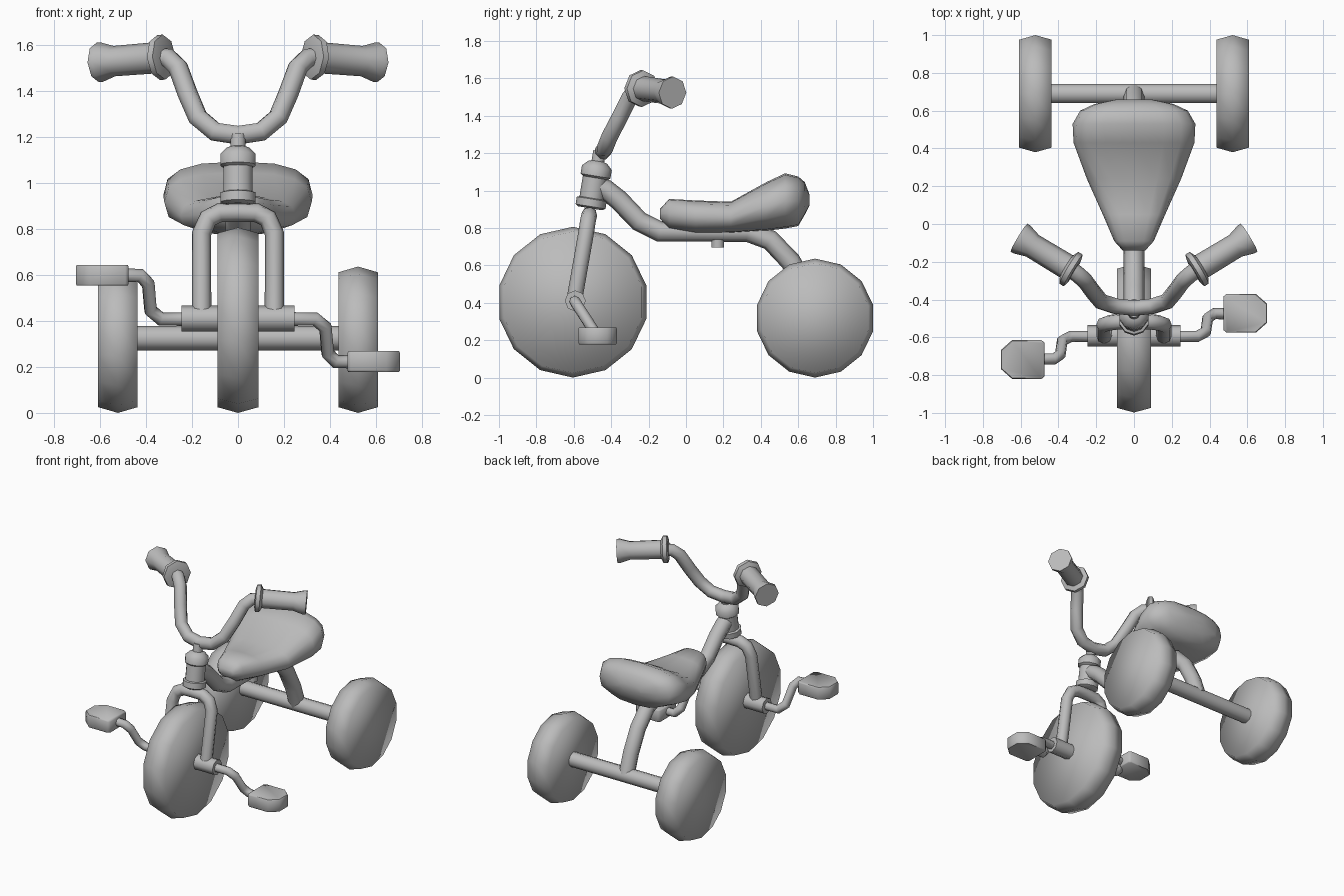
import bpy, bmesh, math
from mathutils import Vector

if "Cube" in bpy.data.objects:
    bpy.data.objects.remove(bpy.data.objects["Cube"])

GREY = bpy.data.materials.new("plain_grey")
GREY.diffuse_color = (0.5, 0.5, 0.5, 1)
GREY.use_nodes = True
GREY.node_tree.nodes["Principled BSDF"].inputs["Base Color"].default_value = GREY.diffuse_color


def finish(name, bm, angle=180):
    """Turn a bmesh into a named, smooth-shaded object."""
    bmesh.ops.recalc_face_normals(bm, faces=bm.faces)
    mesh = bpy.data.meshes.new(name)
    bm.to_mesh(mesh)
    bm.free()
    mesh.materials.append(GREY)
    obj = bpy.data.objects.new(name, mesh)
    bpy.context.collection.objects.link(obj)
    bpy.ops.object.select_all(action='DESELECT')
    bpy.context.view_layer.objects.active = obj
    obj.select_set(True)
    bpy.ops.object.shade_smooth_by_angle(angle=math.radians(angle))
    return obj


def loft(name, rings, angle=180):
    """Skin a list of closed rings and cap both ends."""
    bm = bmesh.new()
    loops = [[bm.verts.new(p) for p in ring] for ring in rings]
    n = len(loops[0])
    for a, b in zip(loops, loops[1:]):
        for i in range(n):
            j = (i + 1) % n
            bm.faces.new((a[i], a[j], b[j], b[i]))
    bm.faces.new(loops[0][::-1])
    bm.faces.new(loops[-1])
    return finish(name, bm, angle)


def lathe(name, start, end, profile, sides, angle=50):
    """Revolve (distance, radius) pairs around the line start -> end."""
    start, axis = Vector(start), (Vector(end) - Vector(start)).normalized()
    ref = Vector((0, 0, 1)) if abs(axis.z) < 0.8 else Vector((0, 1, 0))
    u = (ref - axis * ref.dot(axis)).normalized()
    v = axis.cross(u)
    rings = []
    for d, r in profile:
        rings.append([start + axis * d + (u * math.cos(t) + v * math.sin(t)) * r
                      for t in (2 * math.pi * i / sides for i in range(sides))])
    return loft(name, rings, angle)


def rod(name, start, end, radius, sides=10):
    length = (Vector(end) - Vector(start)).length
    return lathe(name, start, end, [(0, radius), (length, radius)], sides)


def tube(name, points, radius):
    """Bent pipe swept along a path."""
    curve = bpy.data.curves.new(name, 'CURVE')
    curve.dimensions = '3D'
    curve.bevel_depth = radius
    curve.bevel_resolution = 2
    curve.use_fill_caps = True
    spline = curve.splines.new('POLY')
    spline.points.add(len(points) - 1)
    for sp, p in zip(spline.points, points):
        sp.co = (*p, 1)
    curve.materials.append(GREY)
    obj = bpy.data.objects.new(name, curve)
    bpy.context.collection.objects.link(obj)
    bpy.ops.object.select_all(action='DESELECT')
    bpy.context.view_layer.objects.active = obj
    obj.select_set(True)
    bpy.ops.object.convert(target='MESH')
    bpy.ops.object.shade_smooth_by_angle(angle=math.radians(60))
    return obj


def mirrored(half):
    """Full left-to-right path from a right half that starts at x = 0."""
    return [(-x, y, z) for x, y, z in half[:0:-1]] + half


def wheel(name, x, y, radius, half_width):
    profile = [(0, radius - 0.025), (half_width, radius), (2 * half_width, radius - 0.025)]
    lathe(name, (x - half_width, y, radius), (x + half_width, y, radius), profile, 14, 180)


# Wheels and rear axle
wheel("front_wheel", 0, -0.605, 0.403, 0.09)
for side, label in ((1, "right"), (-1, "left")):
    wheel("rear_wheel_" + label, side * 0.522, 0.69, 0.318, 0.086)
rod("rear_axle", (-0.45, 0.69, 0.325), (0.45, 0.69, 0.325), 0.053)

# Main frame tube and seat bolt
tube("frame_tube", [(0, -0.49, 1.03), (0, -0.43, 1.005), (0, -0.36, 0.95), (0, -0.25, 0.835),
                    (0, -0.14, 0.78), (0, 0.33, 0.78), (0, 0.45, 0.735),
                    (0, 0.56, 0.62), (0, 0.64, 0.47), (0, 0.69, 0.33)], 0.055)
rod("seat_bolt", (0, 0.17, 0.695), (0, 0.17, 0.78), 0.034)

# Steering head: lower ring, body, upper ring and stem
lathe("steering_head", (0, -0.512, 0.905), (0, -0.467, 1.18),
      [(0, 0.065), (0.01, 0.081), (0.05, 0.081), (0.055, 0.067), (0.165, 0.067),
       (0.175, 0.081), (0.22, 0.081), (0.25, 0.05), (0.255, 0.034), (0.31, 0.034)], 10)

# Fork and hub
tube("fork", mirrored([(0, -0.517, 0.872), (0.08, -0.517, 0.87), (0.13, -0.523, 0.845),
                       (0.158, -0.533, 0.78), (0.158, -0.598, 0.41)]), 0.042)
rod("hub", (-0.245, -0.592, 0.41), (0.245, -0.592, 0.41), 0.056, 8)

# Handlebar and grips
tube("handlebar", mirrored([(0, -0.445, 1.207), (0.10, -0.435, 1.222), (0.175, -0.41, 1.285),
                            (0.22, -0.355, 1.39), (0.26, -0.30, 1.50), (0.30, -0.265, 1.54),
                            (0.36, -0.22, 1.543)]), 0.044)
for side, label in ((1, "right"), (-1, "left")):
    lathe("grip_" + label, (side * 0.315, -0.25, 1.547), (side * 0.613, -0.07, 1.523),
          [(0, 0.07), (0.008, 0.098), (0.035, 0.098), (0.05, 0.068), (0.26, 0.066),
           (0.325, 0.086), (0.345, 0.086)], 8)

# Cranks and pedals, opposite to each other
for side, label, dy, dz in ((1, "right", 0.12, -0.185), (-1, "left", -0.12, 0.19)):
    path = [(0.20, 0), (0.335, 0), (0.38, 0.2), (0.39, 0.8), (0.425, 1), (0.52, 1)]
    tube("crank_" + label, [(side * x, -0.595 + dy * t, 0.408 + dz * t) for x, t in path], 0.03)
    cy, cz = -0.595 + dy * 1.02, 0.408 + dz
    outline = [(0.475, -0.09), (0.49, -0.103), (0.645, -0.103), (0.705, -0.05),
               (0.705, 0.05), (0.645, 0.103), (0.49, 0.103), (0.475, 0.09)]
    rings = []
    for h, k in ((-0.045, 0.96), (-0.037, 1), (0.037, 1), (0.045, 0.96)):
        rings.append([(side * (0.59 + (x - 0.59) * k), cy + y * k, cz + h) for x, y in outline])
    loft("pedal_" + label, rings, 60)

# Seat: rounded cross-sections (y, bottom, top, half width) from nose to back
SECTIONS = [(-0.14, 0.85, 0.90, 0.06), (-0.09, 0.795, 0.955, 0.105), (0.05, 0.772, 0.947, 0.165),
            (0.24, 0.773, 0.94, 0.25), (0.43, 0.785, 1.045, 0.32), (0.53, 0.797, 1.092, 0.325),
            (0.60, 0.81, 1.075, 0.285), (0.635, 0.87, 1.045, 0.21), (0.66, 0.92, 0.98, 0.09)]
rings = []
for y, low, high, width in SECTIONS:
    ring = []
    for i in range(16):
        c, s = math.cos(math.pi * i / 8), math.sin(math.pi * i / 8)
        px = math.copysign(abs(c) ** 0.75, c) * width
        pz = math.copysign(abs(s) ** 0.75, s) * (high - low) / 2
        ring.append((px * (1 if s > -0.5 else 0.85), y, (low + high) / 2 + pz))
    rings.append(ring)
loft("seat", rings, 180)
